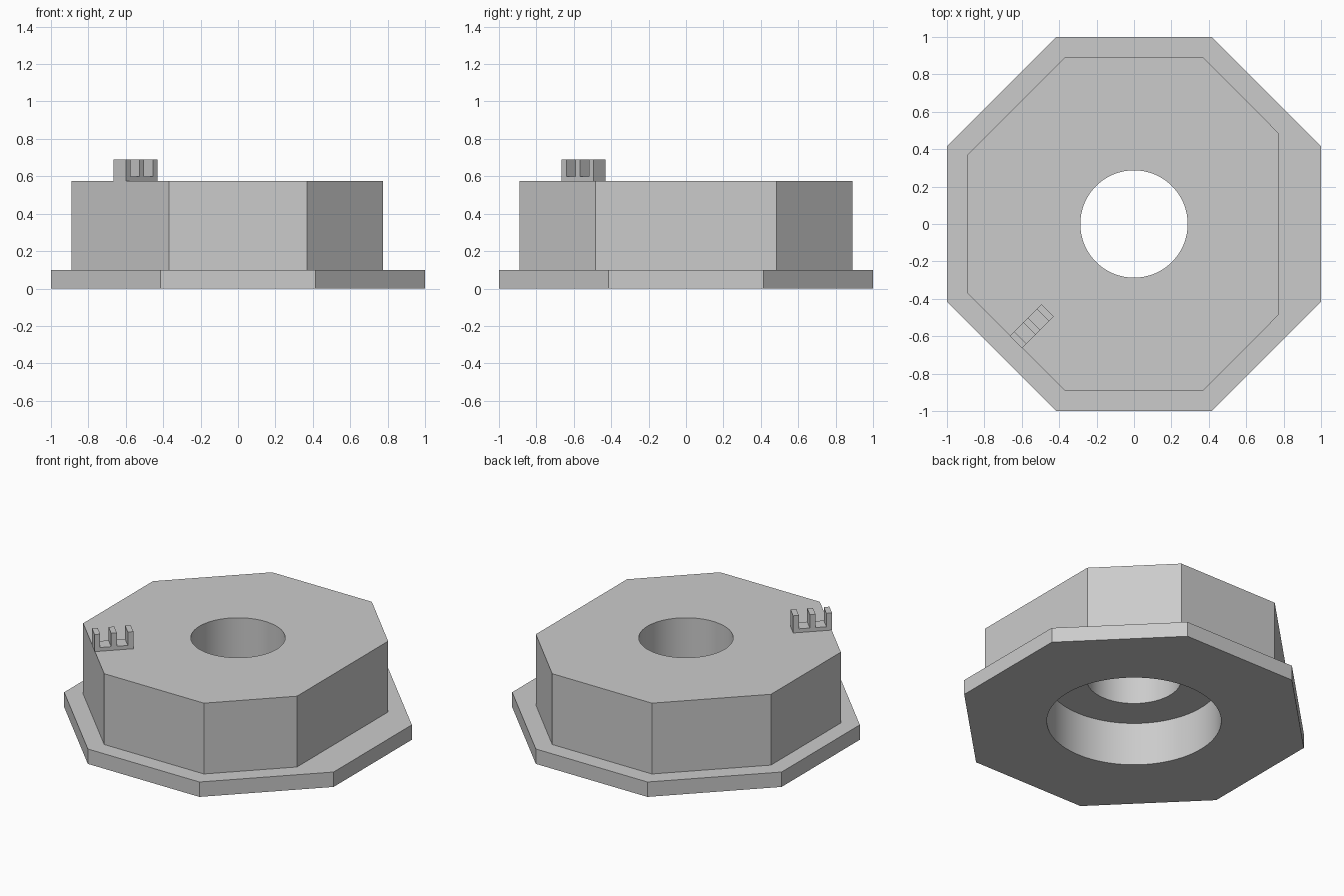
import bpy
import bmesh
import math

cube = bpy.data.objects.get("Cube")
if cube:
    bpy.data.objects.remove(cube, do_unlink=True)

grey = bpy.data.materials.new("plain_grey")
grey.use_nodes = True
colour = (0.6, 0.6, 0.6, 1)
grey.diffuse_color = colour
grey.node_tree.nodes["Principled BSDF"].inputs["Base Color"].default_value = colour

FLANGE_TOP, BODY_TOP, STEP = 0.10, 0.575, 0.29


def prism(name, outline, low, high):
    """Extrude a closed xy outline from low to high."""
    bm = bmesh.new()
    face = bm.faces.new([bm.verts.new((x, y, low)) for x, y in outline])
    out = bmesh.ops.extrude_face_region(bm, geom=[face])
    top = [v for v in out["geom"] if isinstance(v, bmesh.types.BMVert)]
    bmesh.ops.translate(bm, verts=top, vec=(0, 0, high - low))
    bmesh.ops.recalc_face_normals(bm, faces=bm.faces)
    mesh = bpy.data.meshes.new(name)
    bm.to_mesh(mesh)
    bm.free()
    mesh.materials.append(grey)
    obj = bpy.data.objects.new(name, mesh)
    bpy.context.collection.objects.link(obj)
    return obj


def circle(radius, sides=96):
    return [(radius * math.cos(math.tau * i / sides),
             radius * math.sin(math.tau * i / sides)) for i in range(sides)]


def select_only(obj):
    bpy.ops.object.select_all(action="DESELECT")
    obj.select_set(True)
    bpy.context.view_layer.objects.active = obj


def bore(obj, radius, low, high):
    """Cut a round vertical hole and discard the cutter."""
    cutter = prism("bore_cutter", circle(radius), low, high)
    cutter.hide_render = True
    mod = obj.modifiers.new("bore", "BOOLEAN")
    mod.operation, mod.solver, mod.object = "DIFFERENCE", "EXACT", cutter
    select_only(obj)
    bpy.ops.object.modifier_apply(modifier=mod.name)
    bpy.data.objects.remove(cutter, do_unlink=True)


# Regular octagonal flange
k = math.tan(math.pi / 8)
half = [(k, -1), (1, -k), (1, k), (k, 1)]
flange = prism("base_flange", half + [(-x, -y) for x, y in half], 0, FLANGE_TOP)
bore(flange, 0.53, -0.1, 0.2)

# Octagonal body, its left side cut closer to the centre
front = [(-0.89, -0.37), (-0.37, -0.89), (0.37, -0.89), (0.776, -0.483)]
body = prism("body", front + [(x, -y) for x, y in reversed(front)], FLANGE_TOP, BODY_TOP)
bore(body, 0.53, 0, STEP)
bore(body, 0.287, 0, 1)

for part in (flange, body):
    select_only(part)
    bpy.ops.object.shade_smooth_by_angle(angle=math.radians(30))

# Three-pronged comb: profile in length and height, extruded across its width
LENGTH, WIDTH, PRONG, FLOOR, HEIGHT = 0.24, 0.092, 0.035, 0.025, 0.115
pitch = (LENGTH - PRONG) / 2
profile = [(0, 0)]
for i in range(3):
    start = i * pitch
    if i:
        profile.append((start, FLOOR))
    profile += [(start, HEIGHT), (start + PRONG, HEIGHT)]
    if i < 2:
        profile.append((start + PRONG, FLOOR))
profile.append((LENGTH, 0))
comb = prism("comb_tab", [(x - LENGTH / 2, y) for x, y in profile], -WIDTH / 2, WIDTH / 2)
comb.rotation_euler = (math.pi / 2, 0, math.pi / 4)
comb.location = (-0.547, -0.547, BODY_TOP)
